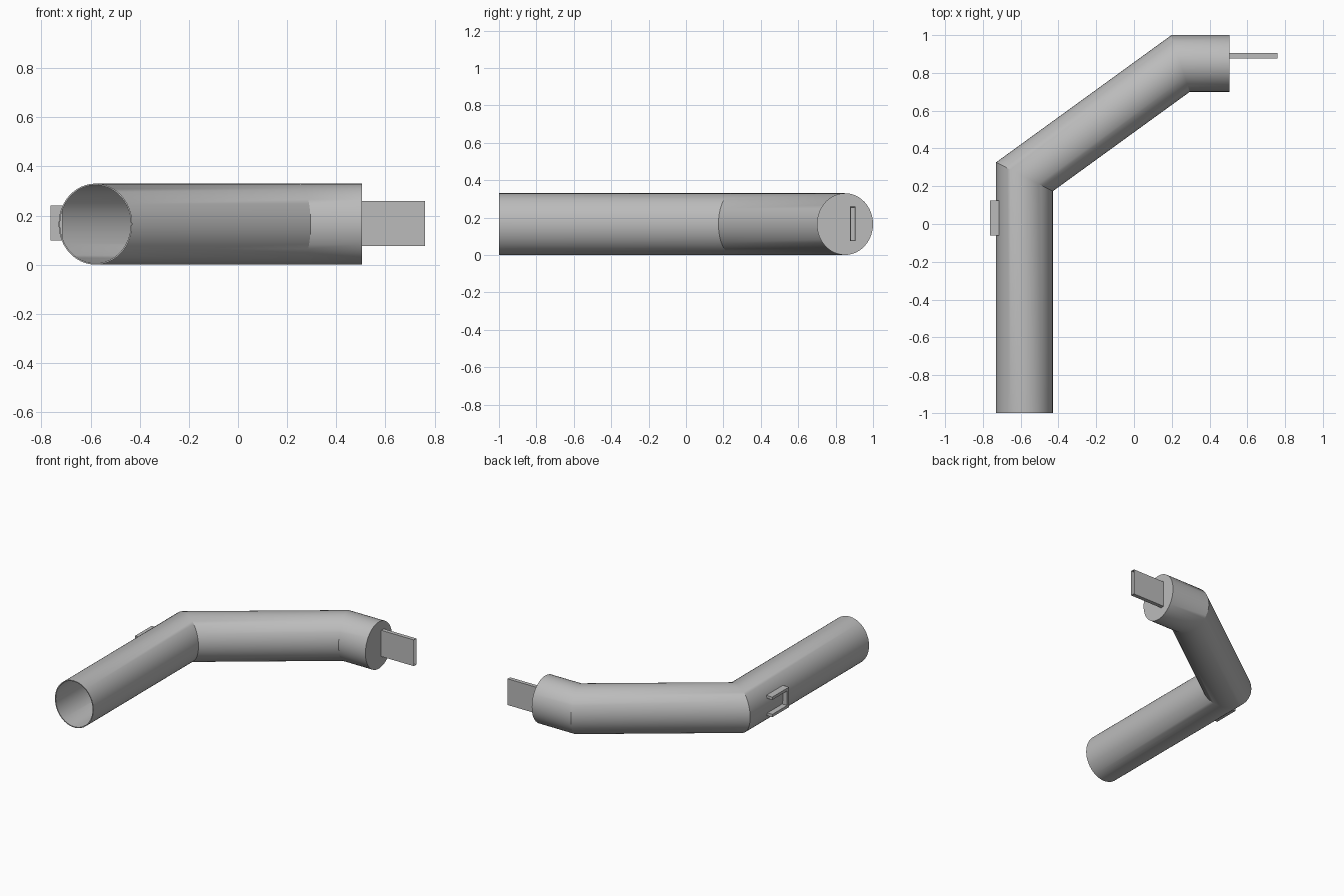
import bpy, bmesh, math
from mathutils import Vector

if "Cube" in bpy.data.objects:
    bpy.data.objects.remove(bpy.data.objects["Cube"], do_unlink=True)

grey = bpy.data.materials.new("plain grey")
grey.use_nodes = True
colour = (0.5, 0.5, 0.5, 1)
grey.diffuse_color = colour
grey.node_tree.nodes["Principled BSDF"].inputs["Base Color"].default_value = colour

SIDES, MID_Z = 48, 0.165


def finish(bm, name, smooth=False):
    bmesh.ops.recalc_face_normals(bm, faces=bm.faces)
    mesh = bpy.data.meshes.new(name)
    bm.to_mesh(mesh)
    bm.free()
    mesh.materials.append(grey)
    obj = bpy.data.objects.new(name, mesh)
    bpy.context.collection.objects.link(obj)
    if smooth:
        bpy.ops.object.select_all(action="DESELECT")
        obj.select_set(True)
        bpy.context.view_layer.objects.active = obj
        bpy.ops.object.shade_smooth_by_angle(angle=math.radians(30))
    return obj


def mitred_rings(bm, path, half_width, half_height):
    """Oval rings along a flat path, mitred at each bend."""
    rings = []
    for i, p in enumerate(path):
        before = (p - path[i - 1]).normalized() if i else None
        after = (path[i + 1] - p).normalized() if i < len(path) - 1 else None
        along = ((before or after) + (after or before)).normalized()
        stretch = 1 / along.dot(before or after)
        side = Vector((along.y, -along.x, 0)) * half_width * stretch
        up = Vector((0, 0, half_height))
        angles = [math.tau * k / SIDES for k in range(SIDES)]
        rings.append([bm.verts.new(p + side * math.cos(a) + up * math.sin(a)) for a in angles])
    return rings


def bridge(bm, a, b):
    for k in range(SIDES):
        n = (k + 1) % SIDES
        bm.faces.new((a[k], a[n], b[n], b[k]))


# Bent pipe: open at the front, closed at the plug end
points = [(-0.58, -1), (-0.58, 0.25), (0.247, 0.85), (0.505, 0.85)]
path = [Vector((x, y, MID_Z)) for x, y in points]
inner_path = path[:-1] + [path[-1] - Vector((0.01, 0, 0))]
bm = bmesh.new()
outer = mitred_rings(bm, path, 0.15, 0.165)
inner = mitred_rings(bm, inner_path, 0.144, 0.159)
for rings in (outer, inner):
    for a, b in zip(rings, rings[1:]):
        bridge(bm, a, b)
    bm.faces.new(rings[-1])
bridge(bm, outer[0], inner[0])
finish(bm, "bent_pipe", smooth=True)


def box(name, low, high):
    bm = bmesh.new()
    bmesh.ops.create_cube(bm, size=1)
    for v in bm.verts:
        v.co = [l + (h - l) * (c + 0.5) for l, h, c in zip(low, high, v.co)]
    return finish(bm, name)


# Flat plug with a hollow mouth
plug = box("plug", (0.5, 0.877, 0.075), (0.76, 0.905, 0.26))
bm = bmesh.new()
bm.from_mesh(plug.data)
mouth = max(bm.faces, key=lambda f: f.calc_center_median().x)
bmesh.ops.inset_region(bm, faces=[mouth], thickness=0.007)
bmesh.ops.translate(bm, verts=mouth.verts, vec=(-0.25, 0, 0))
bm.to_mesh(plug.data)
bm.free()

# U-shaped side clip, open toward the back
X0, X1, Y0, Y1, Z0, Z1, BAR = -0.762, -0.715, -0.06, 0.125, 0.098, 0.24, 0.02
outline = [(Y0, Z0), (Y1, Z0), (Y1, Z0 + BAR), (Y0 + BAR, Z0 + BAR),
           (Y0 + BAR, Z1 - BAR), (Y1, Z1 - BAR), (Y1, Z1), (Y0, Z1)]
bm = bmesh.new()
face = bm.faces.new([bm.verts.new((X0, y, z)) for y, z in outline])
extruded = bmesh.ops.extrude_face_region(bm, geom=[face], use_keep_orig=True)
new_verts = [g for g in extruded["geom"] if isinstance(g, bmesh.types.BMVert)]
bmesh.ops.translate(bm, verts=new_verts, vec=(X1 - X0, 0, 0))
finish(bm, "side_clip")
